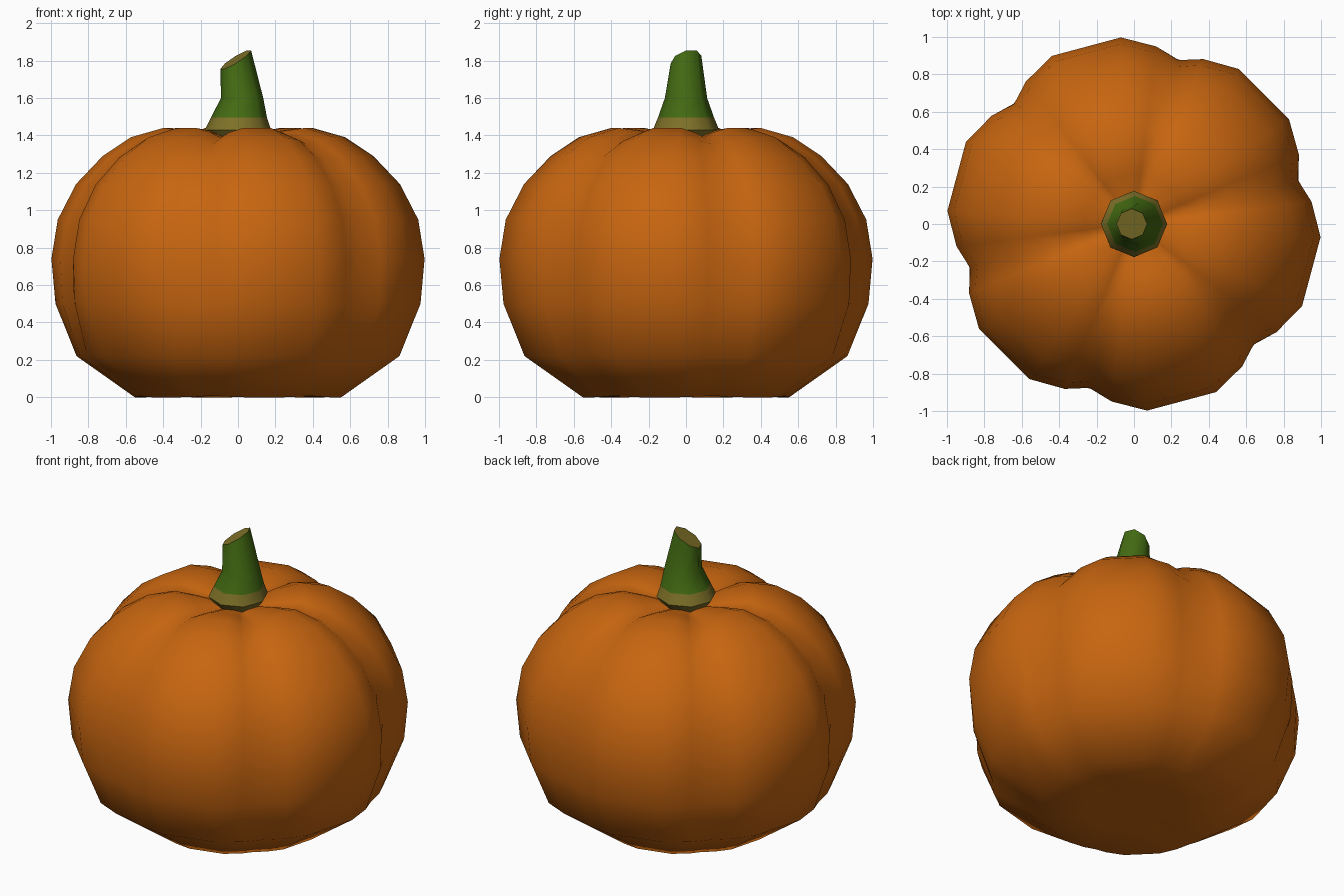
import bpy, bmesh, math

if "Cube" in bpy.data.objects:
    bpy.data.objects.remove(bpy.data.objects["Cube"])


def material(name, rgb):
    m = bpy.data.materials.new(name)
    m.diffuse_color = (*rgb, 1)
    m.use_nodes = True
    m.node_tree.nodes["Principled BSDF"].inputs["Base Color"].default_value = m.diffuse_color
    return m


orange = material("pumpkin_orange", (0.57, 0.13, 0.005))
green = material("stem_green", (0.056, 0.145, 0.006))
olive = material("dry_olive", (0.21, 0.165, 0.021))


def finish(bm, name, mats, angle):
    bmesh.ops.recalc_face_normals(bm, faces=bm.faces)
    mesh = bpy.data.meshes.new(name)
    bm.to_mesh(mesh)
    bm.free()
    for m in mats:
        mesh.materials.append(m)
    ob = bpy.data.objects.new(name, mesh)
    bpy.context.collection.objects.link(ob)
    bpy.ops.object.select_all(action='DESELECT')
    ob.select_set(True)
    bpy.context.view_layer.objects.active = ob
    bpy.ops.object.shade_smooth_by_angle(angle=math.radians(angle))


def bridge(bm, a, b, mat=0):
    n = len(a)
    for i in range(n):
        f = bm.faces.new((a[i], a[(i + 1) % n], b[(i + 1) % n], b[i]))
        f.material_index = mat


# Pumpkin body: six lobes; each ring is radius, height, crease scale, crease drop
RINGS = [(0.28, 0.006, 1.0, -0.004), (0.553, 0.0, 0.985, -0.008),
         (0.865, 0.22, 0.965, 0.0), (0.978, 0.50, 0.93, 0.0),
         (1.0, 0.74, 0.907, 0.0), (0.966, 0.95, 0.90, 0.0),
         (0.868, 1.14, 0.895, 0.005), (0.725, 1.29, 0.89, 0.015),
         (0.575, 1.39, 0.89, 0.035), (0.40, 1.44, 0.92, 0.05),
         (0.27, 1.425, 0.95, 0.045), (0.12, 1.385, 1.0, 0.01)]
# Angle from the lobe centre and share of the crease depth
LOBE = [(-30, 1.0), (-22.2, 0.47), (-11, 0.0), (11, 0.0), (22.2, 0.47)]

bm = bmesh.new()
loops = []
for r, z, scale, drop in RINGS:
    loop = []
    for k in range(6):
        for off, depth in LOBE:
            a = math.radians(45 + 60 * k + off)
            rr = r * (1 - (1 - scale) * depth)
            loop.append(bm.verts.new((rr * math.cos(a), rr * math.sin(a), z - drop * depth)))
    loops.append(loop)
for a, b in zip(loops, loops[1:]):
    bridge(bm, a, b)
for loop, z in ((loops[0], 0.012), (loops[-1], 1.375)):
    tip = bm.verts.new((0, 0, z))
    for i in range(30):
        bm.faces.new((loop[i], loop[(i + 1) % 30], tip))
finish(bm, "pumpkin_body", [orange], 80)

# Stem: eight-sided, with an olive collar and a slanted cut top
bm = bmesh.new()
stem = []
for r, cx, z in ((0.13, 0, 1.37), (0.177, 0, 1.43), (0.15, 0.005, 1.495),
                 (0.113, 0.022, 1.60), (0.082, -0.012, None)):
    loop = []
    for i in range(8):
        a = math.tau * i / 8
        x, y = cx + r * math.cos(a), r * math.sin(a)
        h = 1.805 + 0.6 * (x + 0.012) + 0.25 * y if z is None else z
        loop.append(bm.verts.new((x, y, h)))
    stem.append(loop)
for i in range(4):
    bridge(bm, stem[i], stem[i + 1], 1 if i < 2 else 0)
bm.faces.new(stem[0]).material_index = 1
bm.faces.new(stem[-1]).material_index = 1
finish(bm, "stem", [green, olive], 50)
